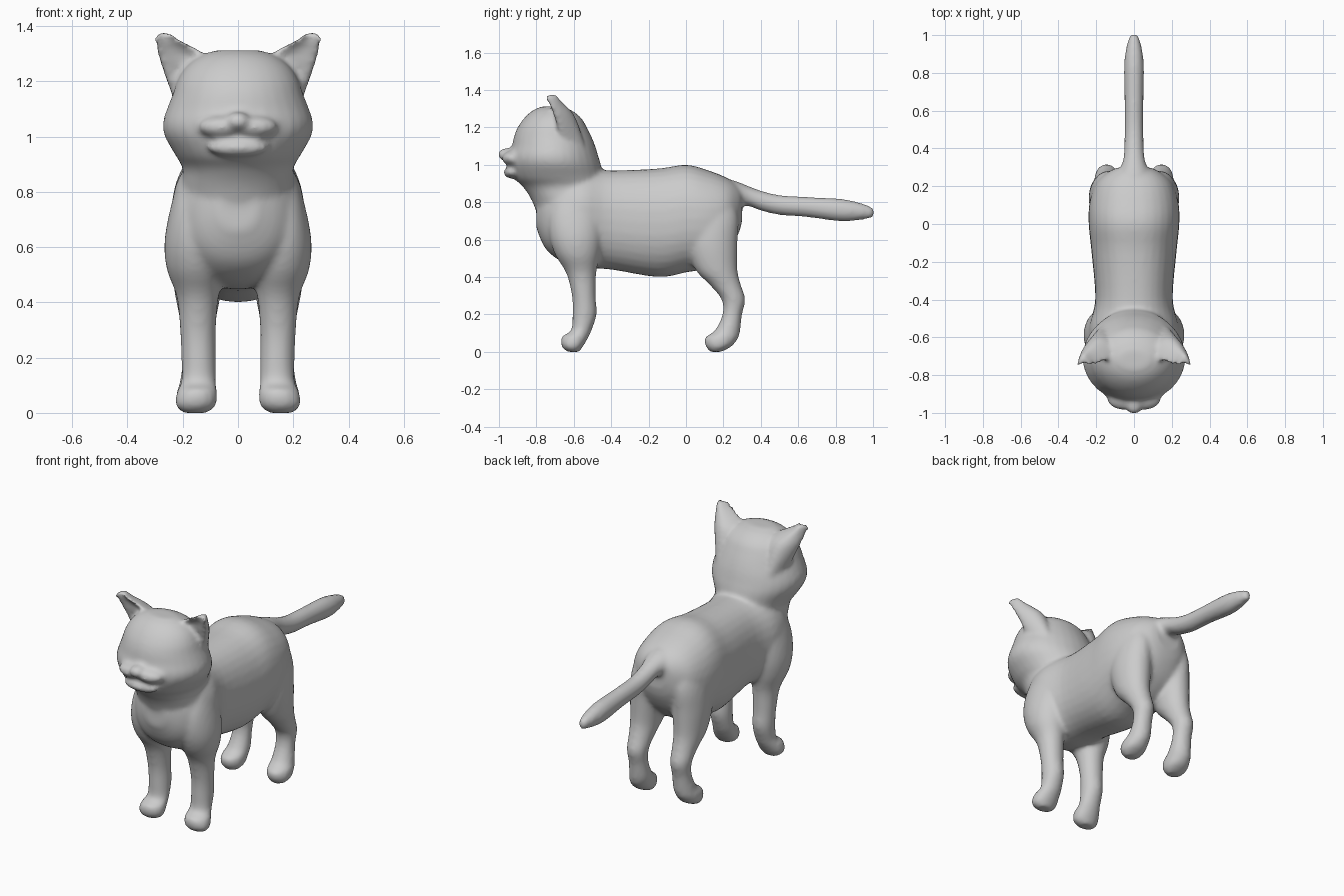
import bpy, bmesh, math
from mathutils import Matrix

SEG = 32
bm = bmesh.new()


def spline(rows, steps=4):
    """Catmull-Rom interpolation between section rows."""
    out = []
    for i in range(len(rows) - 1):
        p = [rows[max(0, min(len(rows) - 1, i + k))] for k in (-1, 0, 1, 2)]
        for s in range(steps):
            t = s / steps
            out.append([0.5 * (2 * b + (c - a) * t + (2 * a - 5 * b + 4 * c - d) * t * t
                               + (3 * b - a - 3 * c + d) * t ** 3) for a, b, c, d in zip(*p)])
    return out + [rows[-1]]


def loft(rows, axis, side=1, power=2.0, bend=0.0):
    """Rows are (position, low, high, x_min, x_max); axis is the sweep direction."""
    rings = []
    for pos, lo, hi, x0, x1 in spline(rows):
        ring = []
        for i in range(SEG):
            a = 2 * math.pi * i / SEG
            c, s = math.cos(a), math.sin(a)
            u = math.copysign(abs(c) ** (2 / power), c)
            v = math.copysign(abs(s) ** (2 / power), s)
            x = side * ((x0 + x1) / 2 + u * (x1 - x0) / 2)
            w = (lo + hi) / 2 + v * (hi - lo) / 2 - bend * u * u
            ring.append(bm.verts.new((x, pos, w) if axis == 'y' else (x, w, pos)))
        rings.append(ring)
    faces = [bm.faces.new(rings[0]), bm.faces.new(rings[-1][::-1])]
    for r, q in zip(rings, rings[1:]):
        for i in range(SEG):
            j = (i + 1) % SEG
            faces.append(bm.faces.new((r[i], q[i], q[j], r[j])))
    bmesh.ops.recalc_face_normals(bm, faces=faces)


def centred(rows):
    return [(p, lo, hi, -w, w) for p, lo, hi, w in rows]


def blob(loc, size):
    m = Matrix.Translation(loc) @ Matrix.Diagonal((*size, 1))
    bmesh.ops.create_uvsphere(bm, u_segments=24, v_segments=16, radius=1, matrix=m)


# Torso
loft(centred([(-.80, .66, .82, .07), (-.75, .55, .89, .16), (-.66, .48, .95, .225),
              (-.55, .45, .98, .24), (-.4, .44, .97, .205), (-.15, .40, .98, .225),
              (0, .425, 1.0, .24), (.12, .45, .97, .235), (.22, .53, .93, .20),
              (.28, .63, .89, .13), (.30, .70, .86, .08)]), 'y', power=2.25)

# Neck and head
loft(centred([(.66, -.77, -.45, .18), (.80, -.82, -.41, .205), (.88, -.87, -.42, .20),
              (.93, -.92, -.44, .225), (1.0, -.945, -.455, .265), (1.05, -.945, -.47, .272),
              (1.10, -.93, -.485, .257), (1.15, -.92, -.505, .237), (1.2, -.90, -.53, .22),
              (1.25, -.865, -.56, .19), (1.29, -.82, -.61, .14), (1.312, -.77, -.67, .08)]), 'z')

# Muzzle cheeks, nose and chin
for s in (1, -1):
    blob((s * .055, -.92, 1.035), (.09, .065, .042))
blob((0, -.955, 1.055), (.045, .052, .035))
blob((0, -.925, .96), (.11, .05, .035))

for s in (1, -1):
    # Ears, cupped towards the front
    loft([(1.10, -.66, -.54, .11, .22), (1.2, -.68, -.57, .09, .258), (1.27, -.70, -.60, .09, .283),
          (1.31, -.71, -.635, .135, .294), (1.345, -.727, -.67, .20, .302),
          (1.378, -.735, -.69, .25, .295)], 'z', s, bend=.045)
    # Front legs and paws
    loft([(.0, -.635, -.57, .11, .20), (.03, -.665, -.55, .078, .228), (.08, -.665, -.52, .075, .22),
          (.115, -.615, -.505, .08, .205), (.2, -.607, -.478, .08, .205), (.3, -.61, -.483, .08, .21),
          (.42, -.64, -.48, .07, .222), (.52, -.70, -.46, .05, .258), (.62, -.73, -.45, .06, .266),
          (.74, -.73, -.46, .08, .245), (.86, -.68, -.50, .10, .21)], 'z', s)
    # Hind legs and paws
    loft([(.0, .13, .19, .115, .195), (.03, .105, .245, .09, .222), (.075, .10, .28, .085, .222),
          (.115, .155, .29, .085, .21), (.2, .195, .30, .09, .20), (.28, .19, .317, .085, .205),
          (.36, .125, .293, .075, .215), (.44, .05, .275, .06, .23), (.58, .0, .275, .04, .24),
          (.72, .01, .28, .04, .225), (.86, .06, .24, .05, .18)], 'z', s)

# Tail
loft(centred([(.18, .76, .93, .10), (.26, .775, .915, .085), (.33, .78, .888, .06),
              (.4, .755, .862, .052), (.5, .732, .838, .05), (.65, .72, .828, .05),
              (.83, .697, .818, .053), (.93, .705, .797, .042), (.985, .714, .778, .027),
              (1.006, .722, .765, .016)]), 'y')

mesh = bpy.data.meshes.new("cat")
bm.to_mesh(mesh)
bm.free()
cat = bpy.data.objects.new("cat", mesh)
bpy.context.collection.objects.link(cat)

# Fuse the parts into one smooth skin
remesh = cat.modifiers.new("fuse", 'REMESH')
remesh.mode = 'VOXEL'
remesh.voxel_size = .012
remesh.use_smooth_shade = True
smooth = cat.modifiers.new("soften", 'SMOOTH')
smooth.factor = .5
smooth.iterations = 8
